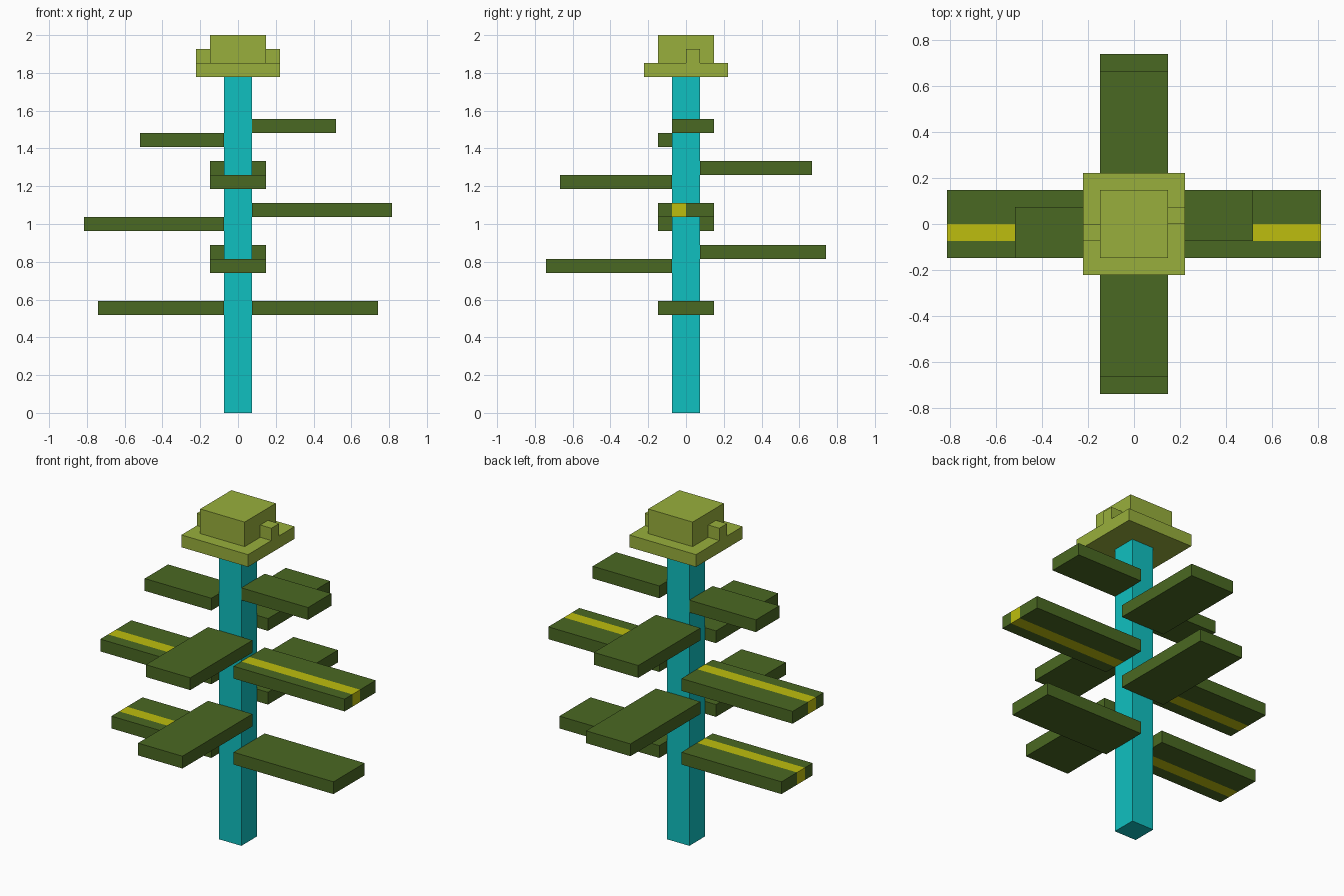
import bpy
import bmesh
from mathutils import Matrix, Vector

cube = bpy.data.objects.get("Cube")
if cube:
    bpy.data.objects.remove(cube, do_unlink=True)

U = 2 / 27  # block size: the tree is 27 blocks tall


def material(name, rgb):
    """Flat material from 0-255 sRGB values."""
    lin = [((c / 255 + 0.055) / 1.055) ** 2.4 if c > 10 else c / 255 / 12.92 for c in rgb]
    mat = bpy.data.materials.new(name)
    mat.use_nodes = True
    mat.diffuse_color = (*lin, 1)
    bsdf = mat.node_tree.nodes["Principled BSDF"]
    bsdf.inputs["Base Color"].default_value = (*lin, 1)
    bsdf.inputs["Roughness"].default_value = 0.9
    return mat


TEAL = material("teal trunk", (16, 192, 192))
DARK = material("dark green leaf", (74, 104, 34))
LIGHT = material("light green cap", (152, 175, 60))
YELLOW = material("yellow stripe", (190, 190, 14))


def box(name, lo, hi, mat, stripe=False):
    """Box between two corners in blocks; a stripe colours the band y = -1..0."""
    lo, hi = Vector(lo) * U, Vector(hi) * U
    bm = bmesh.new()
    bmesh.ops.create_cube(bm, size=1, matrix=Matrix.Translation((lo + hi) / 2)
                          @ Matrix.Diagonal((*(hi - lo), 1)))
    if stripe:
        for y in (-U, 0):
            bmesh.ops.bisect_plane(bm, geom=bm.verts[:] + bm.edges[:] + bm.faces[:],
                                   plane_co=(0, y, 0), plane_no=(0, 1, 0))
        for f in bm.faces:
            f.material_index = int(-U < f.calc_center_median().y < 0)
    mesh = bpy.data.meshes.new(name)
    bm.to_mesh(mesh)
    bm.free()
    mesh.materials.append(mat)
    if stripe:
        mesh.materials.append(YELLOW)
    obj = bpy.data.objects.new(name, mesh)
    bpy.context.collection.objects.link(obj)
    return obj


# Trunk
box("trunk", (-1, -1, 0), (1, 1, 24), TEAL)

# Branches along x: name, side, reach, bottom height, y range, striped
for name, side, reach, z, y0, y1, stripe in (
        ("lower_left_branch", 1, 10, 7, -2, 2, False),
        ("lower_right_branch", -1, 10, 7, -2, 2, True),
        ("middle_left_branch", 1, 11, 14, -2, 2, True),
        ("middle_right_branch", -1, 11, 13, -2, 2, True),
        ("upper_left_branch", 1, 7, 20, -1, 2, False),
        ("upper_right_branch", -1, 7, 19, -2, 1, False)):
    x0, x1 = sorted((side, side * reach))
    box(name, (x0, y0, z), (x1, y1, z + 1), DARK, stripe)

# Branches along y: name, side, reach, bottom height
for name, side, reach, z in (
        ("lower_back_branch", 1, 10, 11),
        ("lower_front_branch", -1, 10, 10),
        ("upper_back_branch", 1, 9, 17),
        ("upper_front_branch", -1, 9, 16)):
    y0, y1 = sorted((side, side * reach))
    box(name, (-2, y0, z), (2, y1, z + 1), DARK)

# Cap: brim, crown and a small knob on each side
box("cap_brim", (-3, -3, 24), (3, 3, 25), LIGHT)
box("cap_crown", (-2, -2, 25), (2, 2, 27), LIGHT)
box("left_cap_knob", (2, 0, 25), (3, 1, 26), LIGHT)
box("right_cap_knob", (-3, -1, 25), (-2, 0, 26), LIGHT)
